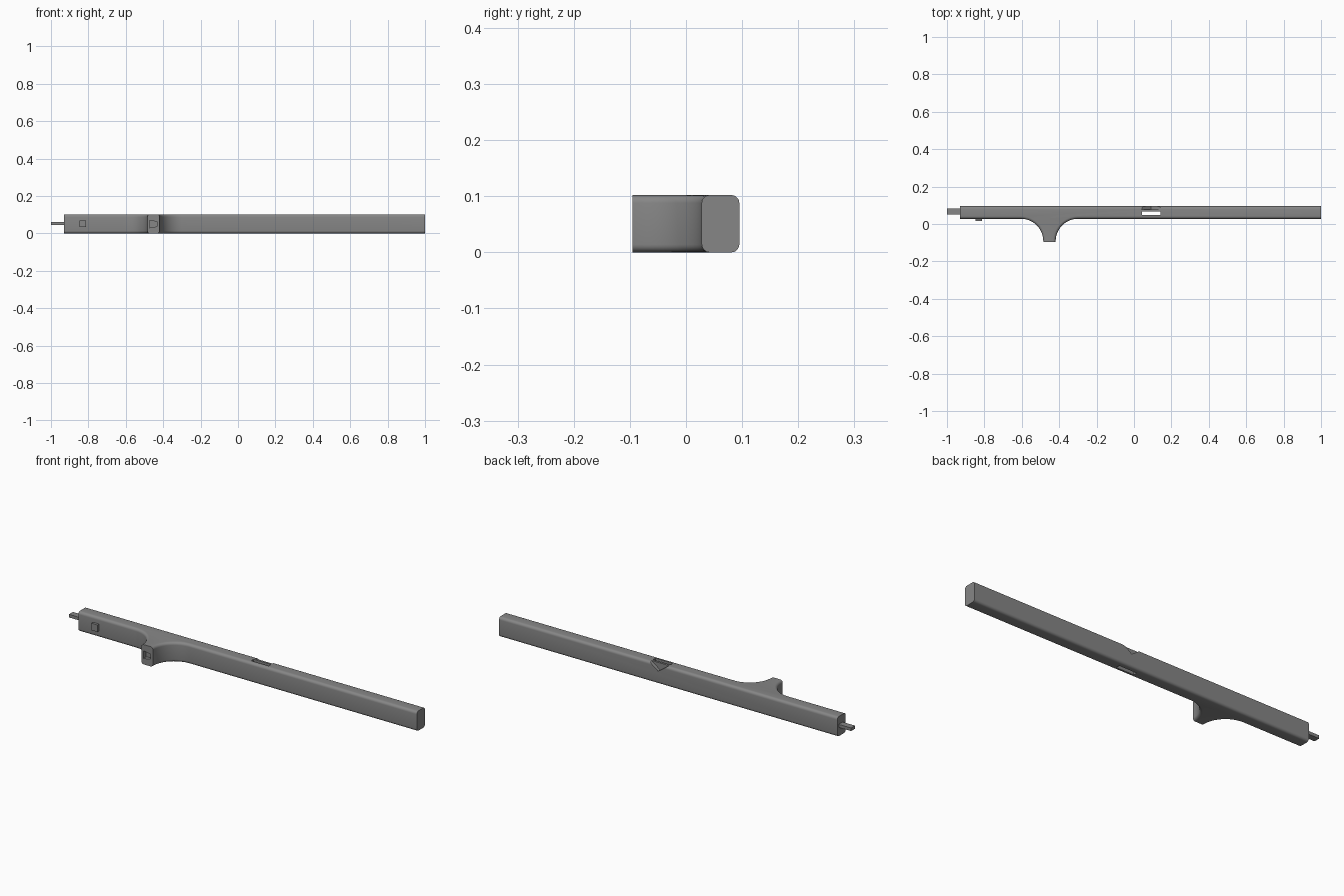
import bpy
import bmesh
from math import sin, cos, pi, radians

cube = bpy.data.objects.get("Cube")
if cube:
    bpy.data.objects.remove(cube, do_unlink=True)

HEIGHT, FRONT, BACK = 0.102, 0.028, 0.095
TIP_X, TIP_HALF, FILLET = -0.452, 0.033, 0.12

grey = bpy.data.materials.new("plain grey")
grey.use_nodes = True
colour = (0.24, 0.24, 0.24, 1)
grey.diffuse_color = colour
grey.node_tree.nodes["Principled BSDF"].inputs["Base Color"].default_value = colour


def finish(name, bm):
    bmesh.ops.recalc_face_normals(bm, faces=bm.faces)
    mesh = bpy.data.meshes.new(name)
    bm.to_mesh(mesh)
    bm.free()
    mesh.materials.append(grey)
    obj = bpy.data.objects.new(name, mesh)
    bpy.context.collection.objects.link(obj)
    return obj


def extrude(bm, points, vector):
    face = bm.faces.new([bm.verts.new(p) for p in points])
    moved = bmesh.ops.extrude_face_region(bm, geom=[face], use_keep_orig=True)
    verts = [g for g in moved["geom"] if isinstance(g, bmesh.types.BMVert)]
    bmesh.ops.translate(bm, verts=verts, vec=vector)


def box(name, lo, hi):
    bm = bmesh.new()
    extrude(bm, [(lo[0], lo[1], lo[2]), (hi[0], lo[1], lo[2]),
                 (hi[0], hi[1], lo[2]), (lo[0], hi[1], lo[2])], (0, 0, hi[2] - lo[2]))
    return finish(name, bm)


def prism(name, points, vector):
    bm = bmesh.new()
    extrude(bm, points, vector)
    return finish(name, bm)


def cut(target, cutter):
    mod = target.modifiers.new(cutter.name, 'BOOLEAN')
    mod.operation, mod.solver, mod.object = 'DIFFERENCE', 'EXACT', cutter
    bpy.context.view_layer.objects.active = target
    bpy.ops.object.modifier_apply(modifier=mod.name)
    bpy.data.objects.remove(cutter, do_unlink=True)


# Long bar with a filleted side branch, drawn as a plan outline
arc = [i * pi / 24 for i in range(13)]
centre = TIP_HALF + FILLET
right = [(TIP_X + centre - FILLET * cos(a), FRONT - FILLET + FILLET * sin(a)) for a in arc]
left = [(2 * TIP_X - x, y) for x, y in reversed(right)]
outline = [(-0.93, FRONT)] + left + [(TIP_X - TIP_HALF, -0.095), (TIP_X + TIP_HALF, -0.095)]
outline += right + [(1, FRONT), (1, BACK), (-0.93, BACK)]
bm = bmesh.new()
extrude(bm, [(x, y, 0) for x, y in outline], (0, 0, HEIGHT))


# Round the long upper and lower edges, leaving the end faces crisp
def is_long(edge):
    a, b = (v.co for v in edge.verts)
    flat = abs(a.z - b.z) < 1e-5
    at_end = abs(a.x - b.x) < 1e-5 and abs(a.x) > 0.9
    at_tip = a.y < -0.094 and b.y < -0.094
    return flat and not at_end and not at_tip


bmesh.ops.bevel(bm, geom=[e for e in bm.edges if is_long(e)], offset=0.014,
                segments=5, profile=0.5, affect='EDGES')
body = finish("body", bm)

# Through slot, V notch on the back edge, and tapered recess in the branch tip
cut(body, box("slot_cutter", (0.042, 0.047, -0.1), (0.142, 0.067, 0.2)))
cut(body, prism("notch_cutter", [(0.04, 0.078, HEIGHT + 0.001), (0.145, 0.078, HEIGHT + 0.001),
                                 (0.092, 0.078, 0.066)], (0, 0.05, 0)))
cut(body, prism("recess_cutter", [(-0.473, -0.12, 0.03), (-0.434, -0.12, 0.037),
                                  (-0.434, -0.12, 0.063), (-0.473, -0.12, 0.07)], (0, 0.045, 0)))

bpy.ops.object.select_all(action='DESELECT')
body.select_set(True)
bpy.context.view_layer.objects.active = body
bpy.ops.object.shade_smooth_by_angle(angle=radians(35))

# Connector tab at the end and small button on the front
box("end_tab", (-1, 0.051, 0.045), (-0.92, 0.083, 0.061))
box("button", (-0.847, 0.015, 0.034), (-0.812, 0.04, 0.07))
